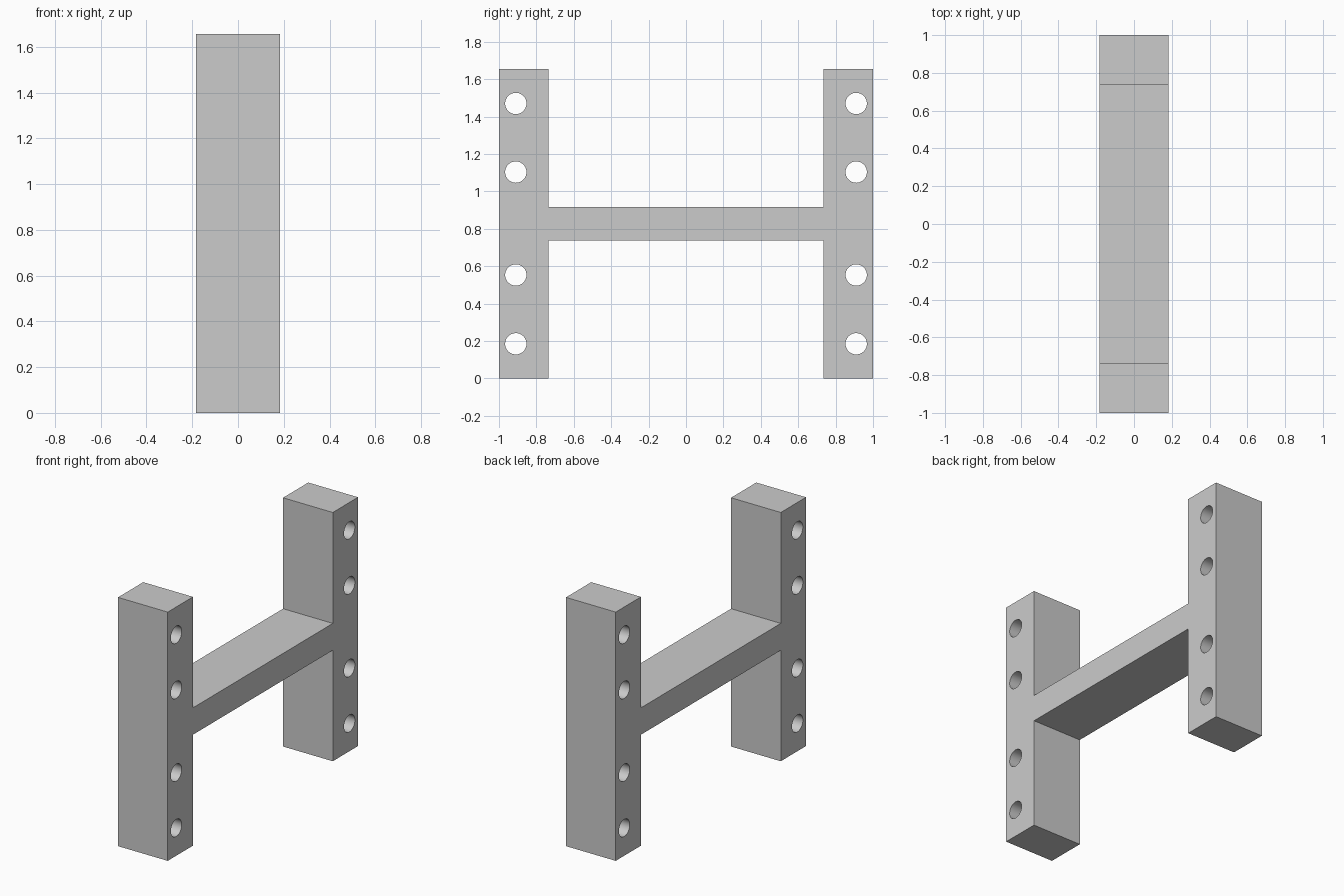
import bpy
import bmesh
from mathutils import Matrix, Vector

if "Cube" in bpy.data.objects:
    bpy.data.objects.remove(bpy.data.objects["Cube"])

HALF_WIDTH = 0.183
HEIGHT = 1.655
INNER, OUTER = 0.735, 1.0
BEAM_LOW, BEAM_HIGH = 0.738, 0.917
HOLE_Y, HOLE_RADIUS = 0.91, 0.057
HOLE_HEIGHTS = (0.185, 0.553, 1.103, 1.47)


def mesh_object(name, bm):
    bmesh.ops.recalc_face_normals(bm, faces=bm.faces)
    mesh = bpy.data.meshes.new(name)
    bm.to_mesh(mesh)
    bm.free()
    obj = bpy.data.objects.new(name, mesh)
    bpy.context.collection.objects.link(obj)
    return obj


# Plain grey material
grey = bpy.data.materials.new("light grey")
grey.use_nodes = True
colour = (0.6, 0.6, 0.6, 1)
grey.diffuse_color = colour
grey.node_tree.nodes["Principled BSDF"].inputs["Base Color"].default_value = colour

# H-shaped body: half outline, mirrored across y, extruded along x
half = [(OUTER, 0), (OUTER, HEIGHT), (INNER, HEIGHT), (INNER, BEAM_HIGH)]
other = [(-y, z) for y, z in reversed(half)]
lower = [(-INNER, BEAM_LOW), (-INNER, 0)]
outline = half + other[:-1] + [(-OUTER, 0)] + lower[::-1] + [(INNER, BEAM_LOW), (INNER, 0)]
bm = bmesh.new()
face = bm.faces.new([bm.verts.new((-HALF_WIDTH, y, z)) for y, z in outline])
side = bmesh.ops.extrude_face_region(bm, geom=[face])
verts = [v for v in side["geom"] if isinstance(v, bmesh.types.BMVert)]
bmesh.ops.translate(bm, verts=verts, vec=Vector((2 * HALF_WIDTH, 0, 0)))
frame = mesh_object("h_frame", bm)
frame.data.materials.append(grey)

# Bolt holes through both uprights
bm = bmesh.new()
for y in (-HOLE_Y, HOLE_Y):
    for z in HOLE_HEIGHTS:
        place = Matrix.Translation((0, y, z)) @ Matrix.Rotation(1.5707963, 4, "Y")
        bmesh.ops.create_cone(bm, cap_ends=True, segments=48, radius1=HOLE_RADIUS,
                              radius2=HOLE_RADIUS, depth=4 * HALF_WIDTH, matrix=place)
cutter = mesh_object("hole_cutter", bm)
cutter.data.materials.append(grey)
cutter.hide_render = True

cut = frame.modifiers.new("bolt holes", "BOOLEAN")
cut.operation = "DIFFERENCE"
cut.solver = "EXACT"
cut.object = cutter

# Bake the cut, drop the cutter, then smooth only the hole walls
bpy.ops.object.select_all(action="DESELECT")
frame.select_set(True)
bpy.context.view_layer.objects.active = frame
bpy.ops.object.modifier_apply(modifier=cut.name)
bpy.data.objects.remove(cutter)
bpy.ops.object.shade_smooth_by_angle()
